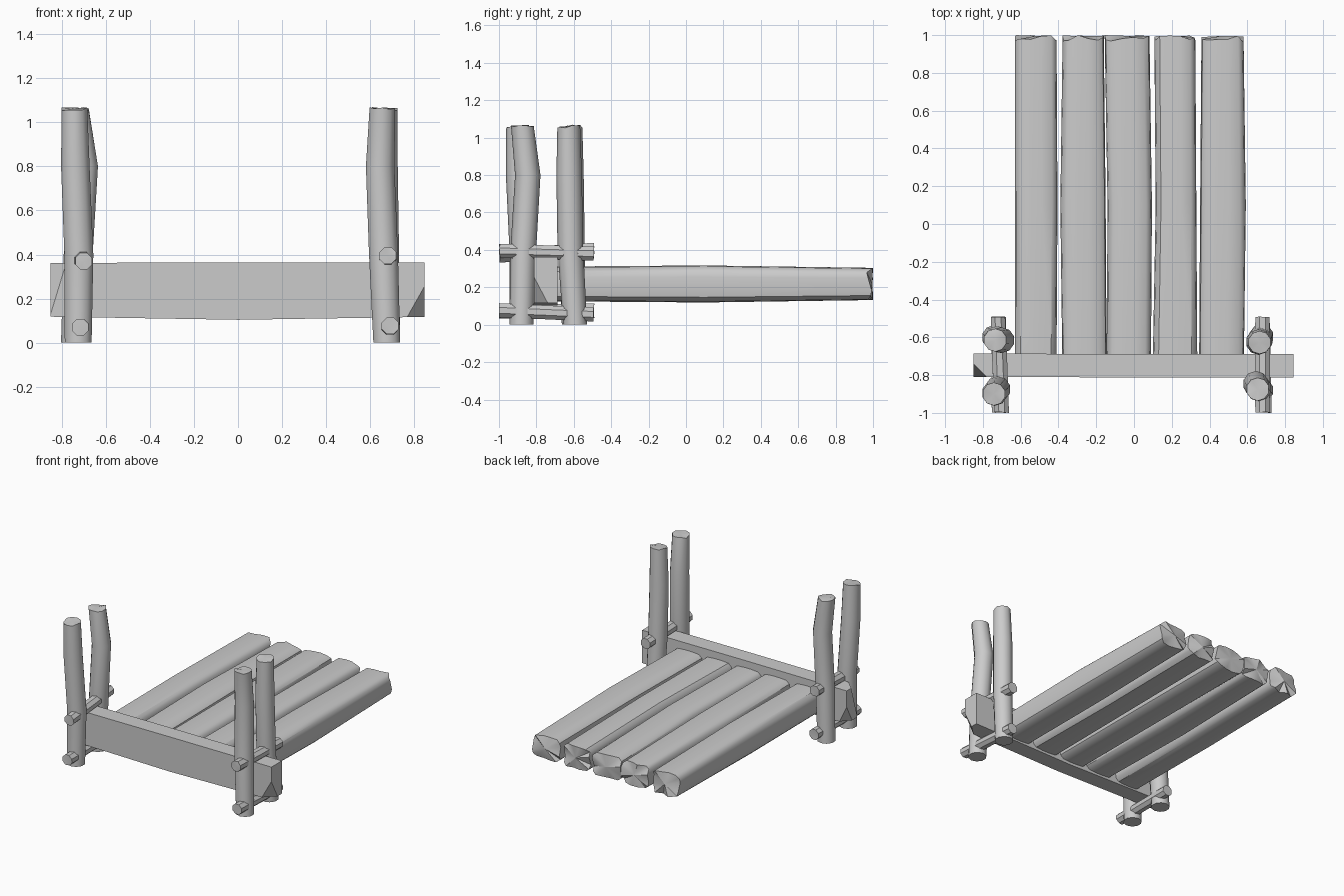
import bpy, bmesh, math, random
from mathutils import Vector

if "Cube" in bpy.data.objects:
    bpy.data.objects.remove(bpy.data.objects["Cube"])

random.seed(4)


def place(axis, t, u, v):
    return {'x': (t, u, v), 'y': (u, t, v), 'z': (u, v, t)}[axis]


def loft(name, axis, rings, section, jag=(0, 0), dish=0.0, cuts=()):
    """Skin a section along an axis; rings are (t, u, v, half_u, half_v)."""
    bm = bmesh.new()
    n, last = len(section), len(rings) - 1
    rows = []
    for i, (t, u, v, hu, hv) in enumerate(rings):
        row = []
        for a, b in section:
            inset = 0
            if i == 0:
                inset = random.uniform(0, jag[0])
            elif i == last:
                inset = -random.uniform(0, jag[1])
            row.append(bm.verts.new(place(axis, t + inset, u + a * hu, v + b * hv)))
        rows.append(row)
    for r0, r1 in zip(rows, rows[1:]):
        for k in range(n):
            bm.faces.new((r0[k], r0[(k + 1) % n], r1[(k + 1) % n], r1[k]))
    # rough sawn ends fan out from a centre point
    for row, ring, s, j in ((rows[0], rings[0], 1, jag[0]), (rows[-1], rings[-1], -1, jag[1])):
        if j:
            c = bm.verts.new(place(axis, ring[0] + s * dish, ring[1], ring[2]))
            for k in range(n):
                bm.faces.new((row[k], row[(k + 1) % n], c))
        else:
            bm.faces.new(row)
    # chopped corners
    for p, no in cuts:
        res = bmesh.ops.bisect_plane(bm, geom=bm.verts[:] + bm.edges[:] + bm.faces[:],
                                     plane_co=p, plane_no=no, clear_outer=True)
        edges = [e for e in res['geom_cut'] if isinstance(e, bmesh.types.BMEdge)]
        bmesh.ops.contextual_create(bm, geom=edges)
    bmesh.ops.recalc_face_normals(bm, faces=bm.faces[:])
    me = bpy.data.meshes.new(name)
    bm.to_mesh(me)
    bm.free()
    ob = bpy.data.objects.new(name, me)
    bpy.context.collection.objects.link(ob)
    bpy.ops.object.select_all(action='DESELECT')
    ob.select_set(True)
    bpy.context.view_layer.objects.active = ob
    bpy.ops.object.shade_smooth_by_angle(angle=math.radians(38))
    return ob


def circle(n):
    return [(math.cos(2 * math.pi * (k + .5) / n), math.sin(2 * math.pi * (k + .5) / n))
            for k in range(n)]


# Crooked upright posts: (x, y) at heights 0, 0.4, 0.8, 1.07
heights = (0, 0.4, 0.8, 1.07)
posts = {
    'front_left_post': ((-.725, -.88), (-.722, -.875), (-.738, -.895), (-.742, -.90)),
    'back_left_post': ((-.742, -.60), (-.725, -.61), (-.70, -.615), (-.735, -.615)),
    'front_right_post': ((.675, -.88), (.66, -.87), (.645, -.846), (.655, -.875)),
    'back_right_post': ((.675, -.593), (.665, -.618), (.66, -.625), (.665, -.627)),
}
for name, pts in posts.items():
    rings = [(z, x, y, r, r) for z, (x, y), r in zip(heights, pts, (.064, .069, .068, .061))]
    loft(name, 'z', rings, circle(10), jag=(0, .018), dish=.008)

# Thin rungs tying each pair of posts: (x, z) at front and back
rungs = {
    'left_upper_rung': ((-.70, .37), (-.72, .40)),
    'left_lower_rung': ((-.715, .07), (-.715, .075)),
    'right_upper_rung': ((.68, .395), (.68, .38)),
    'right_lower_rung': ((.69, .077), (.68, .055)),
}
for name, ((x0, z0), (x1, z1)) in rungs.items():
    xm, zm = (x0 + x1) / 2, (z0 + z1) / 2
    loft(name, 'y', [(-1, x0, z0, .041, .041), (-.75, xm, zm, .043, .040),
                     (-.49, x1, z1, .041, .041)], circle(8), jag=(.006, .006), dish=.003)


def corner(a, b, c, outer):
    """Plane through three points, facing the removed corner."""
    a, b, c, outer = map(Vector, (a, b, c, outer))
    no = (b - a).cross(c - a)
    if no.dot(outer - a) < 0:
        no = -no
    return a, no


# Cross beam with hewn corners
square = [(-1, -1), (1, -1), (1, 1), (-1, 1)]
loft('cross_beam', 'x',
     [(-.85, -.748, .24, .062, .122), (0, -.75, .234, .062, .130), (.845, -.75, .24, .062, .123)],
     square, cuts=[
         corner((-.85, -.74, .36), (-.78, -.81, .36), (-.85, -.81, .13), (-.85, -.81, .36)),
         corner((.845, -.81, .25), (.77, -.81, .117), (.845, -.74, .117), (.845, -.81, .117)),
         corner((-.85, -.686, .24), (-.79, -.686, .118), (-.85, -.75, .118), (-.85, -.686, .118)),
     ])

# Deck logs with squared, rounded section: left and right edges at start, middle, end
quarter = [(1, .38), (.95, .72), (.74, .95), (.25, 1)]
half = quarter + [(-a, b) for a, b in reversed(quarter)]
section = half + [(a, -b) for a, b in reversed(half)]
logs = [
    ((-.63, -.41), (-.63, -.405), (-.63, -.41)),
    ((-.38, -.145), (-.39, -.15), (-.378, -.16)),
    ((-.145, .09), (-.14, .095), (-.155, .082)),
    ((.10, .335), (.115, .33), (.108, .325)),
    ((.345, .582), (.35, .592), (.357, .58)),
]
for i, edges in enumerate(logs):
    rings = []
    for y, (l, r), h in zip((-.70, .1, 1), edges, (.093, .099, .086)):
        rings.append((y, (l + r) / 2, .218, (r - l) / 2, h))
    loft(f'deck_log_{i + 1}', 'y', rings, section, jag=(.004, .035), dish=.004)
